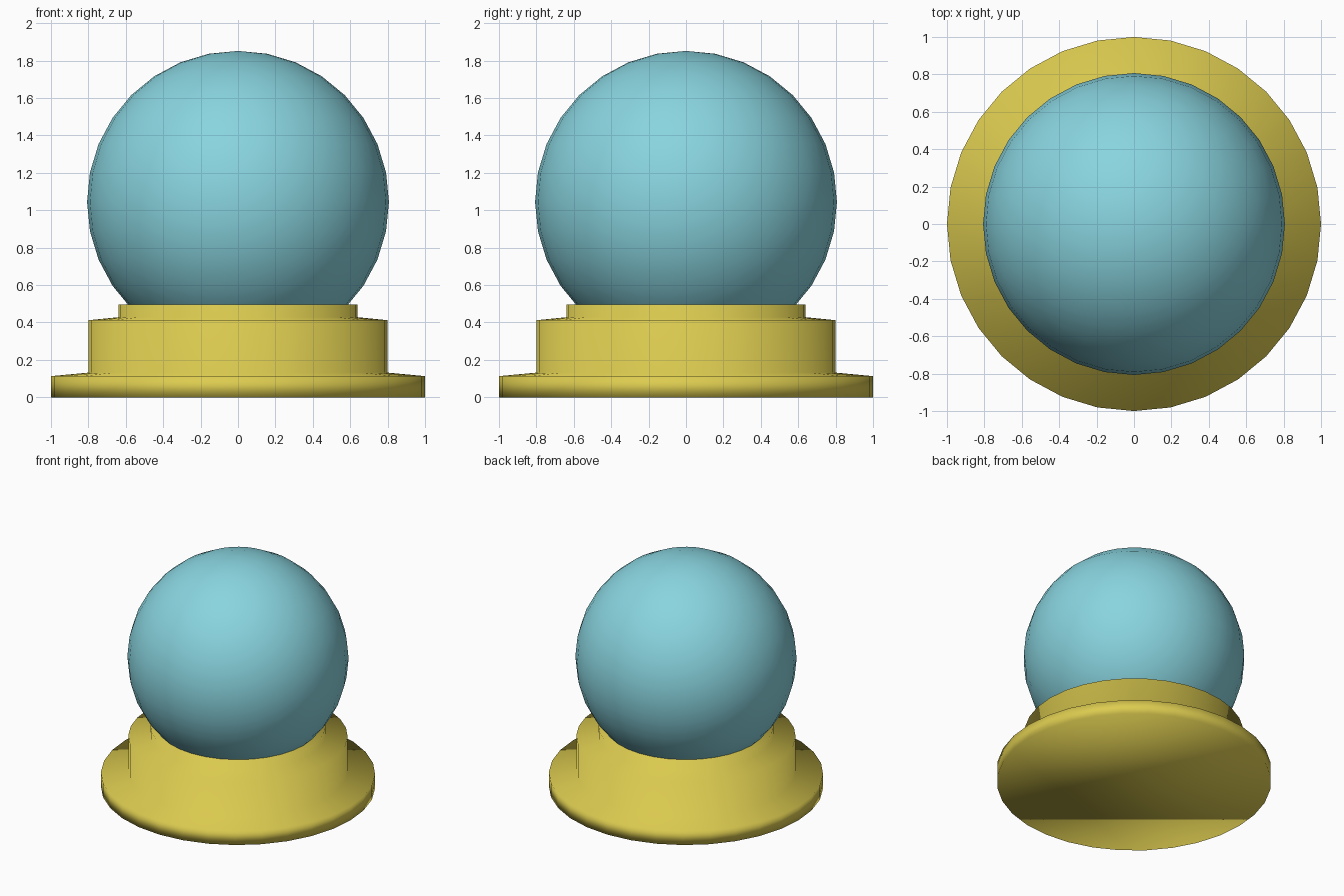
import bpy, bmesh
from math import cos, sin, tau

if "Cube" in bpy.data.objects:
    bpy.data.objects.remove(bpy.data.objects["Cube"])

SIDES = 32


def material(name, color):
    mat = bpy.data.materials.new(name)
    mat.diffuse_color = (*color, 1)
    mat.use_nodes = True
    mat.node_tree.nodes["Principled BSDF"].inputs["Base Color"].default_value = mat.diffuse_color
    return mat


def finish(bm, name, mat):
    bmesh.ops.recalc_face_normals(bm, faces=bm.faces)
    for f in bm.faces:
        f.smooth = True
    mesh = bpy.data.meshes.new(name)
    bm.to_mesh(mesh)
    bm.free()
    mesh.materials.append(mat)
    obj = bpy.data.objects.new(name, mesh)
    bpy.context.collection.objects.link(obj)
    return obj


def lathe(name, profile, mat):
    """Spin a list of (radius, height) points and cap both ends."""
    bm = bmesh.new()
    rings = [[bm.verts.new((r * cos(tau * i / SIDES), r * sin(tau * i / SIDES), z))
              for i in range(SIDES)] for r, z in profile]
    for low, high in zip(rings, rings[1:]):
        for i in range(SIDES):
            j = (i + 1) % SIDES
            bm.faces.new((low[i], low[j], high[j], high[i]))
    bm.faces.new(rings[0][::-1])
    bm.faces.new(rings[-1])
    return finish(bm, name, mat)


# Stepped stand with gently sloping ledges
lathe("stand", [(1.0, 0.0), (1.0, 0.113), (0.8, 0.132), (0.8, 0.412),
                (0.64, 0.428), (0.64, 0.495)],
      material("yellow", (0.72, 0.60, 0.08)))

# Ball resting in the stand
bm = bmesh.new()
bmesh.ops.create_uvsphere(bm, u_segments=SIDES, v_segments=16, radius=0.807)
ball = finish(bm, "ball", material("light_blue", (0.25, 0.66, 0.74)))
ball.location.z = 1.045
